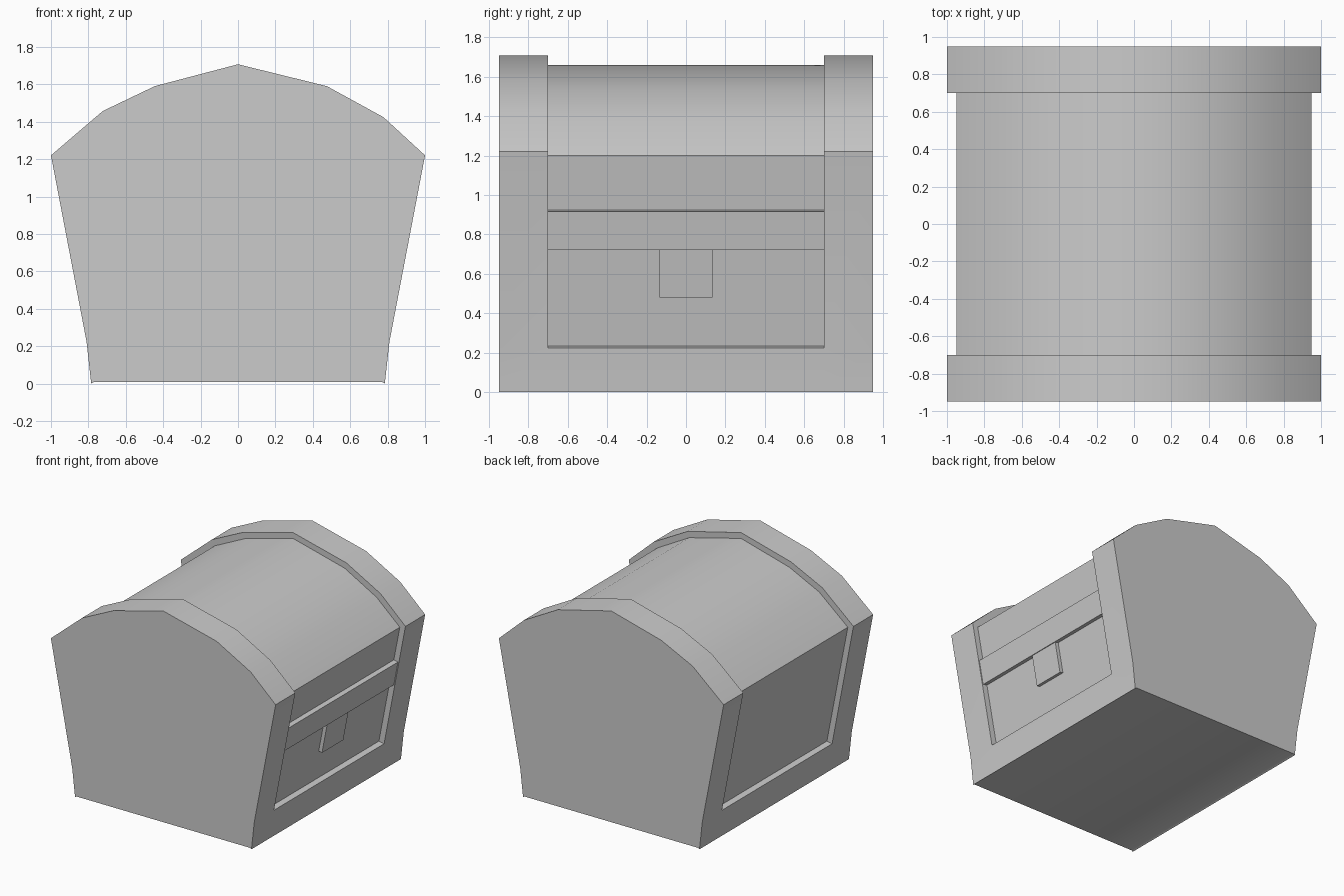
import bpy, bmesh
from mathutils import Vector

if "Cube" in bpy.data.objects:
    bpy.data.objects.remove(bpy.data.objects["Cube"])


def finish(name, bm):
    bmesh.ops.remove_doubles(bm, verts=bm.verts[:], dist=1e-4)
    bmesh.ops.recalc_face_normals(bm, faces=bm.faces[:])
    mesh = bpy.data.meshes.new(name)
    bm.to_mesh(mesh)
    bm.free()
    ob = bpy.data.objects.new(name, mesh)
    bpy.context.collection.objects.link(ob)
    return ob


def loft(name, rings):
    """Skin closed (x, z) profiles placed along y, capping both ends."""
    bm = bmesh.new()
    loops = [[bm.verts.new((x, y, z)) for x, z in prof] for y, prof in rings]
    for a, b in zip(loops, loops[1:]):
        for i in range(len(a)):
            j = (i + 1) % len(a)
            bm.faces.new((a[i], a[j], b[j], b[i]))
    bm.faces.new(loops[0])
    bm.faces.new(loops[-1])
    return finish(name, bm)


# Chest cross-section: raised end bands (outer) and recessed middle (inner)
foot = [(0.77, 0.008), (0.785, 0.0), (0.81, 0.225)]
foot_left = [(-x, z) for x, z in reversed(foot)]
roof_outer = [(1.0, 1.22), (0.778, 1.424), (0.475, 1.59), (0, 1.707),
              (-0.445, 1.59), (-0.723, 1.457), (-1.0, 1.22)]
roof_inner = [(0.95, 1.20), (0.744, 1.385), (0.46, 1.543), (0, 1.66),
              (-0.43, 1.543), (-0.695, 1.415), (-0.95, 1.20)]
ledge_outer, ledge_inner = (0.81, 0.225), (0.764, 0.234)


def section(ledge, roof):
    return foot + [ledge] + roof + [(-ledge[0], ledge[1])] + foot_left


outer = section(ledge_outer, roof_outer)
inner = section(ledge_inner, roof_inner)

# Body with end bands, bottom rail, recessed walls and rounded lid
body = loft("chest_body", [(-0.95, outer), (-0.70, outer), (-0.70, inner),
                           (0.70, inner), (0.70, outer), (0.95, outer)])
bpy.context.view_layer.objects.active = body
body.select_set(True)
bpy.ops.object.shade_smooth_by_angle(angle=0.6)

# Trim on the sloping right wall
low, high = Vector(ledge_inner), Vector(roof_inner[0])
slope = (high - low).normalized()
normal = Vector((slope.y, -slope.x))


def wall_panel(name, z0, z1, half_width, depth):
    a, b = (low + (high - low) * ((z - low.y) / (high.y - low.y)) for z in (z0, z1))
    prof = [a, a + normal * depth, b + normal * depth, b]
    return loft(name, [(-half_width, prof), (half_width, prof)])


wall_panel("lid_strip", 0.729, 0.923, 0.70, 0.038)
wall_panel("latch", 0.485, 0.729, 0.135, 0.03)
